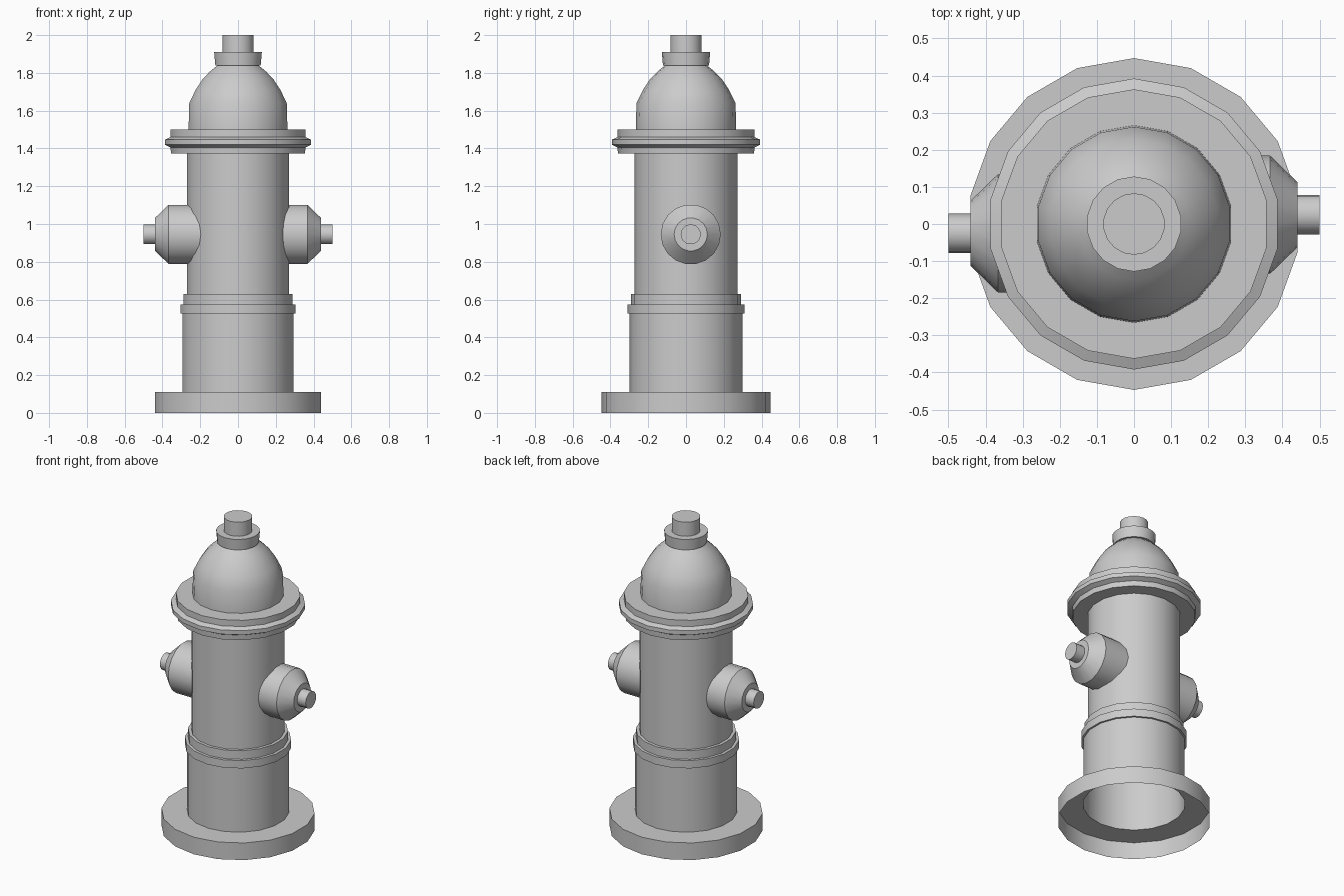
import bpy, bmesh, math
from mathutils import Matrix

if "Cube" in bpy.data.objects:
    bpy.data.objects.remove(bpy.data.objects["Cube"])

SIDES = 18


def lathe(name, profile, cap_top=False, matrix=None):
    """Revolve (radius, height) points round z; ends stay open unless capped."""
    bm = bmesh.new()
    rings = []
    for r, z in profile:
        rings.append([bm.verts.new((r * math.sin(2 * math.pi * i / SIDES),
                                    r * math.cos(2 * math.pi * i / SIDES), z))
                      for i in range(SIDES)])
    for a, b in zip(rings, rings[1:]):
        for i in range(SIDES):
            j = (i + 1) % SIDES
            bm.faces.new((a[j], a[i], b[i], b[j]))
    if cap_top:
        bm.faces.new(rings[-1][::-1])
    if matrix:
        bm.transform(matrix)
    mesh = bpy.data.meshes.new(name)
    bm.to_mesh(mesh)
    bm.free()
    ob = bpy.data.objects.new(name, mesh)
    bpy.context.collection.objects.link(ob)
    bpy.ops.object.select_all(action='DESELECT')
    ob.select_set(True)
    bpy.context.view_layer.objects.active = ob
    bpy.ops.object.shade_smooth_by_angle(angle=math.radians(35))
    return ob


# Hollow base plate and lower barrel, open underneath
lathe("base_and_lower_barrel", [(.447, 0), (.447, .11), (.298, .11), (.298, .525)])

# Two stepped bands and the upper barrel
lathe("bands_and_upper_barrel", [(.298, .525), (.31, .525), (.31, .575), (.292, .575),
                                 (.292, .63), (.273, .63), (.273, 1.372)])

# Flange with a bevelled ring round its middle
lathe("flange", [(.273, 1.372), (.36, 1.372), (.363, 1.405), (.392, 1.42),
                 (.392, 1.447), (.363, 1.46), (.363, 1.5), (.265, 1.5)])

# Bonnet dome, collar and operating nut
lathe("bonnet", [(.266, 1.5), (.262, 1.64), (.228, 1.71), (.188, 1.77),
                 (.15, 1.808), (.11, 1.84)])
lathe("bonnet_collar_and_nut", [(.11, 1.84), (.122, 1.84), (.128, 1.91), (.083, 1.91),
                                (.083, 2.0)], cap_top=True)

# Side outlets: same shape turned half a circle about the barrel axis
for name, turn in (("right_outlet", 0), ("left_outlet", math.pi)):
    place = (Matrix.Rotation(turn, 4, 'Z')
             @ Matrix.Translation((0, .025, .945))
             @ Matrix.Rotation(math.pi / 2, 4, 'Y'))
    lathe(name, [(.159, .19), (.159, .367), (.088, .44), (.053, .44), (.053, .5)],
          cap_top=True, matrix=place)
